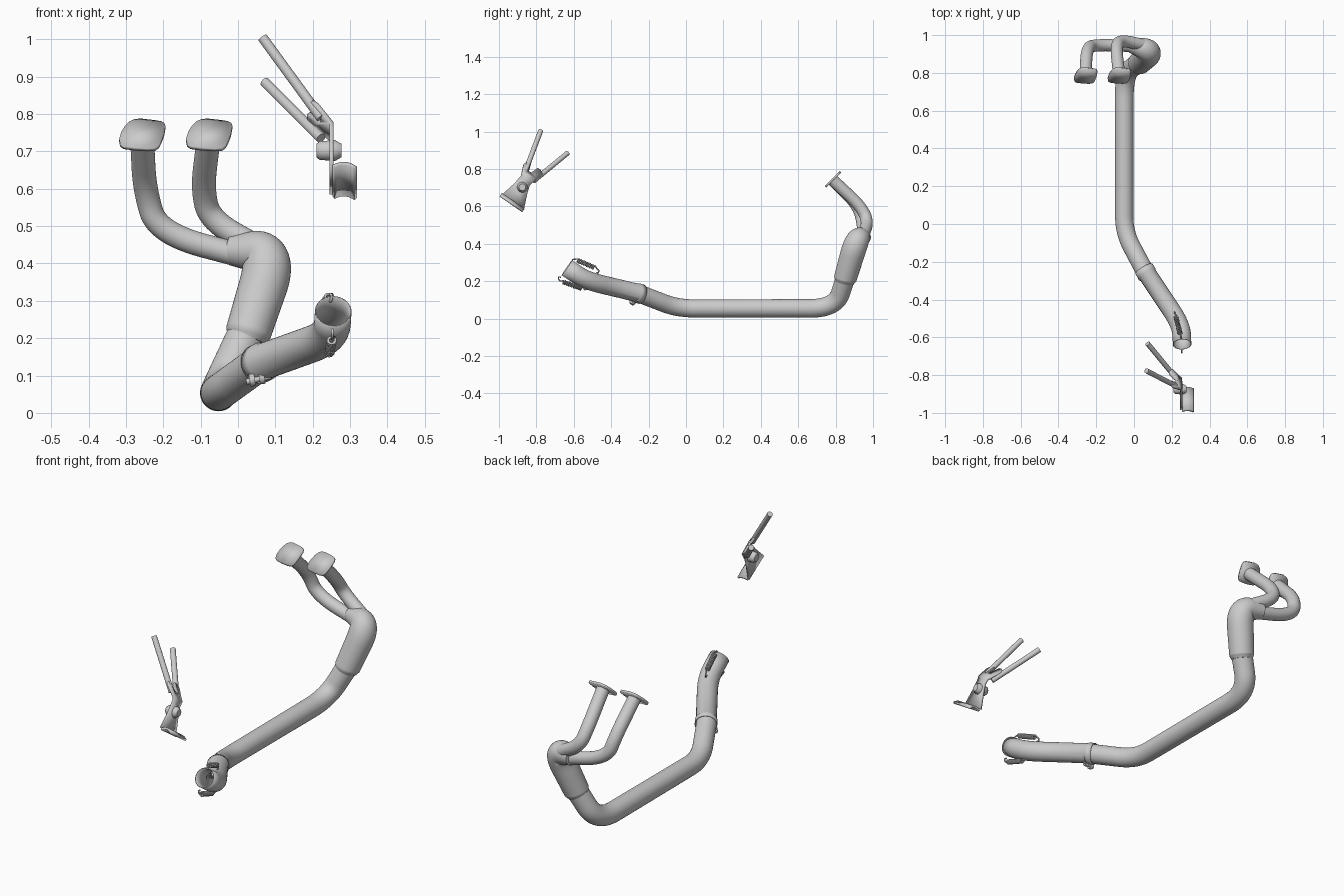
import bpy, bmesh, math
from mathutils import Vector

if "Cube" in bpy.data.objects:
    bpy.data.objects.remove(bpy.data.objects["Cube"])


def finish(name, bm, solid=0.0, offset=0.0):
    bmesh.ops.recalc_face_normals(bm, faces=bm.faces[:])
    me = bpy.data.meshes.new(name)
    bm.to_mesh(me)
    bm.free()
    ob = bpy.data.objects.new(name, me)
    bpy.context.collection.objects.link(ob)
    if solid:
        m = ob.modifiers.new("thickness", 'SOLIDIFY')
        m.thickness, m.offset = solid, offset
    bpy.ops.object.select_all(action='DESELECT')
    ob.select_set(True)
    bpy.context.view_layer.objects.active = ob
    bpy.ops.object.shade_smooth_by_angle(angle=math.radians(40))
    return ob


def rounded_path(pts):
    """Points are (x, y, z, radius, fillet length); corners become smooth bends."""
    P = [Vector(p[:4]) for p in pts]
    out = [P[0]]
    for i in range(1, len(P) - 1):
        c, f = P[i], pts[i][4]
        da, db = P[i - 1] - c, P[i + 1] - c
        if f == 0:
            out.append(c)
            continue
        a = c + da * min(f / da.to_3d().length, 0.5)
        b = c + db * min(f / db.to_3d().length, 0.5)
        for k in range(15):
            t = k / 14
            out.append(a * (1 - t) ** 2 + c * 2 * t * (1 - t) + b * t * t)
    out.append(P[-1])
    return [p for i, p in enumerate(out) if i == 0 or (p - out[i - 1]).length > 1e-5]


def tube(name, pts, sides=40, caps=True, wall=0.0):
    path = rounded_path(pts)
    pos = [p.to_3d() for p in path]
    bm = bmesh.new()
    rings, side = [], None
    for i, c in enumerate(pos):
        t = (pos[min(i + 1, len(pos) - 1)] - pos[max(i - 1, 0)]).normalized()
        if side is None:
            side = t.orthogonal()
        side = (side - t * side.dot(t)).normalized()
        up = t.cross(side)
        rings.append([bm.verts.new(c + path[i].w * (side * math.cos(a) + up * math.sin(a)))
                      for a in (2 * math.pi * k / sides for k in range(sides))])
    for r0, r1 in zip(rings, rings[1:]):
        for k in range(sides):
            j = (k + 1) % sides
            bm.faces.new((r0[k], r0[j], r1[j], r1[k]))
    if caps:
        bm.faces.new(rings[0])
        bm.faces.new(rings[-1])
    return finish(name, bm, wall, -1)


def rod(name, a, b, r, sides=24):
    return tube(name, [(*a, r, 0), (*b, r, 0)], sides)


# main under-body pipe
R = 0.048
tube("main_pipe", [(0.06, -0.255, 0.135, R, 0), (-0.052, -0.045, 0.054, R, 0.09),
                   (-0.052, 0.80, 0.054, R + 0.002, 0.14), (0.028, 0.853, 0.22, 0.052, 0)])

# collector chamber that swells out of the main pipe
tube("collector", [(0.022, 0.847, 0.195, 0.051, 0), (0.027, 0.851, 0.213, 0.061, 0.006),
                   (0.096, 0.915, 0.43, 0.068, 0.1), (-0.02, 0.95, 0.435, 0.04, 0)])

# two header pipes
h = 0.032
tube("header_pipe_left", [(0.05, 0.94, 0.41, h, 0), (-0.215, 0.95, 0.48, h, 0.13),
                          (-0.25, 0.925, 0.60, h, 0.08), (-0.257, 0.785, 0.74, h, 0)])
tube("header_pipe_right", [(0.06, 0.945, 0.44, h, 0), (-0.075, 0.975, 0.515, h, 0.09),
                           (-0.095, 0.935, 0.60, h, 0.08), (-0.078, 0.785, 0.74, h, 0)])

# port flanges: rounded slanted plates, (x, z) offsets from centre
outline = [(-.062, -.013), (-.056, .006), (-.046, .022), (-.035, .033), (-.022, .039), (-.005, .041),
           (.030, .037), (.050, .034), (.059, .029), (.062, .021), (.058, .0), (.050, -.020),
           (.044, -.031), (.034, -.038), (.015, -.039), (-.020, -.037), (-.050, -.033), (-.059, -.027)]
for side, cx in (("left", -0.256), ("right", -0.077)):
    bm = bmesh.new()
    bm.faces.new([bm.verts.new((cx + x, 0.785 + z, 0.743 + z)) for x, z in outline])
    finish("port_flange_" + side, bm, 0.011)

# rear link pipe, open at its end
tube("link_pipe", [(0.053, -0.238, 0.13, 0.053, 0), (0.068, -0.262, 0.137, 0.053, 0),
                   (0.072, -0.268, 0.139, 0.049, 0), (0.25, -0.535, 0.203, 0.049, 0.1),
                   (0.255, -0.637, 0.272, 0.049, 0)], caps=False, wall=0.003)

# clamp lugs and bolt under the joint
rod("clamp_bolt", (0.022, -0.285, 0.083), (0.088, -0.283, 0.098), 0.008, 16)
for i, x in enumerate((0.038, 0.064)):
    z = 0.087 + (x - 0.038) * 0.23
    rod(f"clamp_lug_{i}", (x - 0.007, -0.285, z), (x + 0.007, -0.285, z + 0.002), 0.017, 20)


# springs: coiled wire with hooked ends
def spring(name, a, b, toward):
    a, b = Vector(a), Vector(b)
    t = (b - a).normalized()
    hook = Vector(toward)
    s = t.orthogonal().normalized()
    u = t.cross(s)
    pts = [a + hook + t * 0.012, a + hook * 0.9, a + hook * 0.3, a + t * 0.012]
    turns, n = 11, 11 * 10
    for k in range(n + 1):
        ang = 2 * math.pi * turns * k / n
        pts.append(a.lerp(b, 0.17 + 0.66 * k / n) + 0.010 * (s * math.cos(ang) + u * math.sin(ang)))
    pts += [b - t * 0.012, b + hook * 0.3, b + hook * 0.9, b + hook - t * 0.012]
    cu = bpy.data.curves.new(name, 'CURVE')
    cu.dimensions = '3D'
    cu.bevel_depth, cu.bevel_resolution, cu.use_fill_caps = 0.0038, 2, True
    sp = cu.splines.new('POLY')
    sp.points.add(len(pts) - 1)
    for p, q in zip(sp.points, pts):
        p.co = (*q, 1)
    bpy.context.collection.objects.link(bpy.data.objects.new(name, cu))


spring("spring_upper", (0.25, -0.605, 0.322), (0.215, -0.465, 0.262), (0, -0.003, -0.02))
spring("spring_lower", (0.253, -0.683, 0.205), (0.243, -0.53, 0.15), (0, 0.003, 0.02))

# hanger: two rods
rod("hanger_rod_upper", (0.066, -0.777, 1.004), (0.222, -0.858, 0.79), 0.0135)
rod("hanger_rod_lower", (0.072, -0.633, 0.885), (0.222, -0.815, 0.735), 0.0135)

# hanger plate: forked sheet with bent arms, (y, z) outline
fork = [(-.985, .662), (-.915, .725), (-.882, .765), (-.868, .825), (-.852, .836), (-.830, .825),
        (-.842, .785), (-.828, .778), (-.795, .803), (-.778, .792), (-.768, .768), (-.800, .745),
        (-.835, .712), (-.848, .67), (-.866, .585)]
bm = bmesh.new()
bm.faces.new([bm.verts.new((0.25, y, z)) for y, z in fork])
pivot, bend = Vector((0.25, -.85, .755)), Vector((0, .6, .8))
bmesh.ops.bisect_plane(bm, geom=bm.verts[:] + bm.edges[:] + bm.faces[:], plane_co=pivot, plane_no=bend)
for v in bm.verts:
    v.co.x -= 0.85 * max(0, (v.co - pivot).dot(bend))
finish("hanger_plate", bm, 0.011)

# hanger boss
tube("hanger_boss", [(0.21, -0.875, 0.702, 0.018, 0), (0.218, -0.875, 0.702, 0.025, 0),
                     (0.26, -0.875, 0.702, 0.028, 0), (0.277, -0.875, 0.702, 0.018, 0)], 28)

# curved foot strip
bm = bmesh.new()
rows = []
for k in range(9):
    s = k / 8
    lift = 0.012 * (1 - (2 * s - 0.9) ** 2)
    x = 0.256 + 0.059 * s
    rows.append([bm.verts.new((x, y + lift * 0.57, z + lift * 0.82))
                 for y, z in ((-.994, .658), (-.872, .574))])
for a, b in zip(rows, rows[1:]):
    bm.faces.new((a[0], a[1], b[1], b[0]))
finish("hanger_foot", bm, 0.010)
